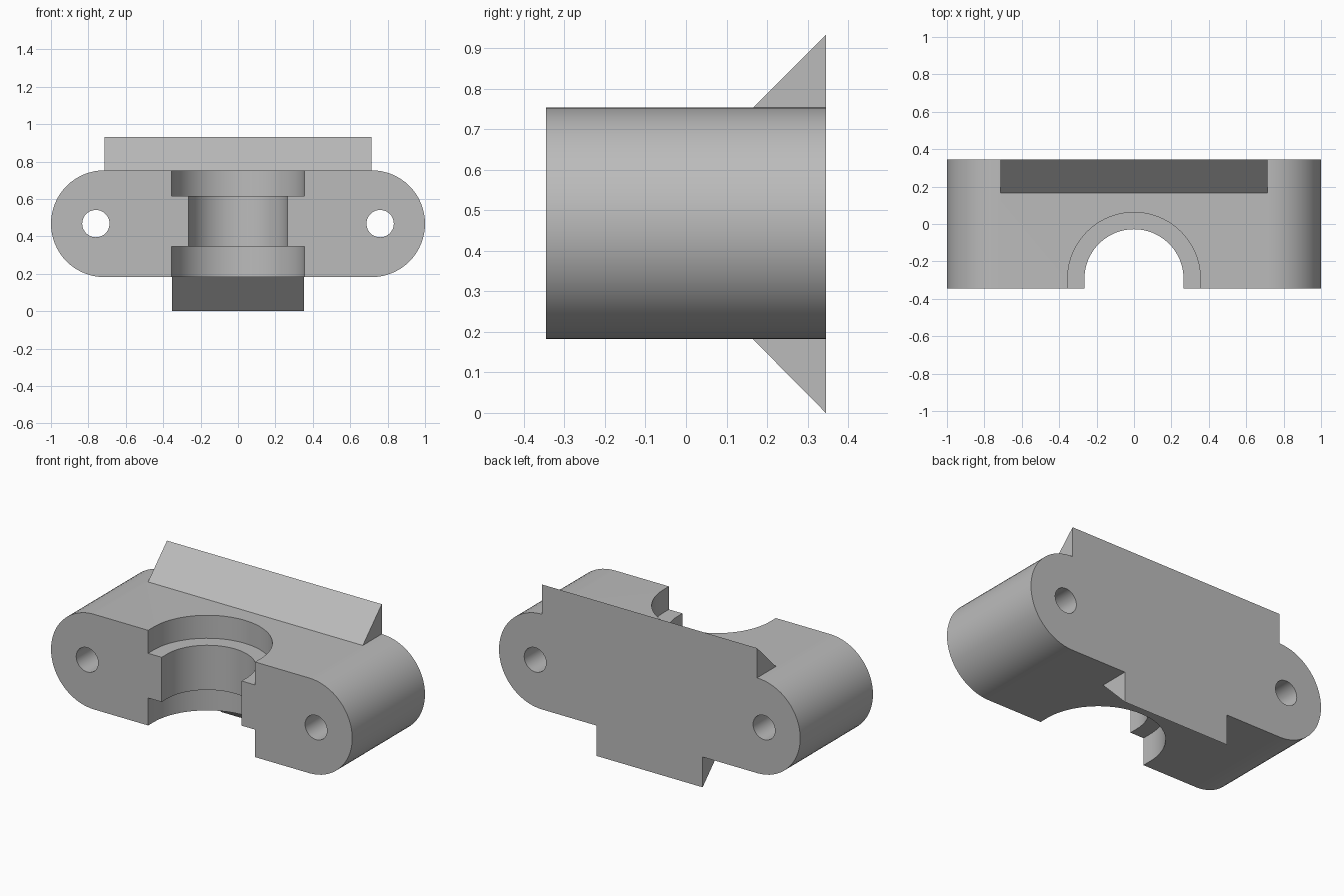
import bpy, bmesh, math
from mathutils import Vector

cube = bpy.data.objects.get("Cube")
if cube:
    bpy.data.objects.remove(cube, do_unlink=True)

FRONT, BACK = -0.345, 0.345
LOW, HIGH = 0.182, 0.753
MID = (LOW + HIGH) / 2
END_R = (HIGH - LOW) / 2

grey = bpy.data.materials.new("plain_grey")
grey.use_nodes = True
colour = (0.5, 0.5, 0.5, 1)
grey.diffuse_color = colour
grey.node_tree.nodes["Principled BSDF"].inputs["Base Color"].default_value = colour


def arc(cx, cy, r, start, end, steps):
    angles = [math.radians(start + (end - start) * i / steps) for i in range(steps + 1)]
    return [(cx + r * math.cos(a), cy + r * math.sin(a)) for a in angles]


def prism(name, profile, axis, lo, hi):
    """Extrude a 2D outline along one axis; the outline uses the other two in order."""
    def point(p, depth):
        coords = list(p)
        coords.insert(axis, depth)
        return Vector(coords)
    bm = bmesh.new()
    face = bm.faces.new([bm.verts.new(point(p, lo)) for p in profile])
    extruded = bmesh.ops.extrude_face_region(bm, geom=[face])
    verts = [v for v in extruded["geom"] if isinstance(v, bmesh.types.BMVert)]
    bmesh.ops.translate(bm, verts=verts, vec=point((0, 0), hi - lo))
    bmesh.ops.recalc_face_normals(bm, faces=bm.faces)
    mesh = bpy.data.meshes.new(name)
    bm.to_mesh(mesh)
    bm.free()
    mesh.materials.append(grey)
    obj = bpy.data.objects.new(name, mesh)
    bpy.context.collection.objects.link(obj)
    return obj


def combine(target, other, operation):
    mod = target.modifiers.new(other.name, "BOOLEAN")
    mod.operation, mod.object, mod.solver = operation, other, "EXACT"
    bpy.context.view_layer.objects.active = target
    bpy.ops.object.modifier_apply(modifier=mod.name)
    bpy.data.objects.remove(other, do_unlink=True)


# Rounded clamp body
outline = (arc(1 - END_R, MID, END_R, -90, 90, 32)
           + arc(END_R - 1, MID, END_R, 90, 270, 32))
body = prism("clamp_body", outline, 1, FRONT, BACK)

# Triangular ridges along the back edge
for name, half_width, base, tip in (("top_ridge", 0.713, HIGH, 0.932),
                                    ("bottom_ridge", 0.352, LOW, 0)):
    ridge = prism(name, [(0.165, base), (BACK, base), (BACK, tip)], 0,
                  -half_width, half_width)
    combine(body, ridge, "UNION")


# Half-round bore through the front, wider at both ends
def channel(name, radius, lo, hi):
    shape = [(radius, -0.5)] + arc(0, -0.293, radius, 0, 180, 40) + [(-radius, -0.5)]
    combine(body, prism(name, shape, 2, lo, hi), "DIFFERENCE")


channel("bore", 0.265, LOW - 0.1, HIGH + 0.1)
channel("upper_counterbore", 0.355, 0.615, HIGH + 0.1)
channel("lower_counterbore", 0.355, LOW - 0.1, 0.347)

# Bolt holes
for side in (-1, 1):
    hole = prism("bolt_hole", arc(side * 0.76, 0.468, 0.073, 0, 360, 40)[:-1], 1, -0.5, 0.5)
    combine(body, hole, "DIFFERENCE")

# Smooth curves, sharp corners
bpy.ops.object.select_all(action="DESELECT")
body.select_set(True)
bpy.context.view_layer.objects.active = body
bpy.ops.object.shade_smooth_by_angle(angle=math.radians(30))
